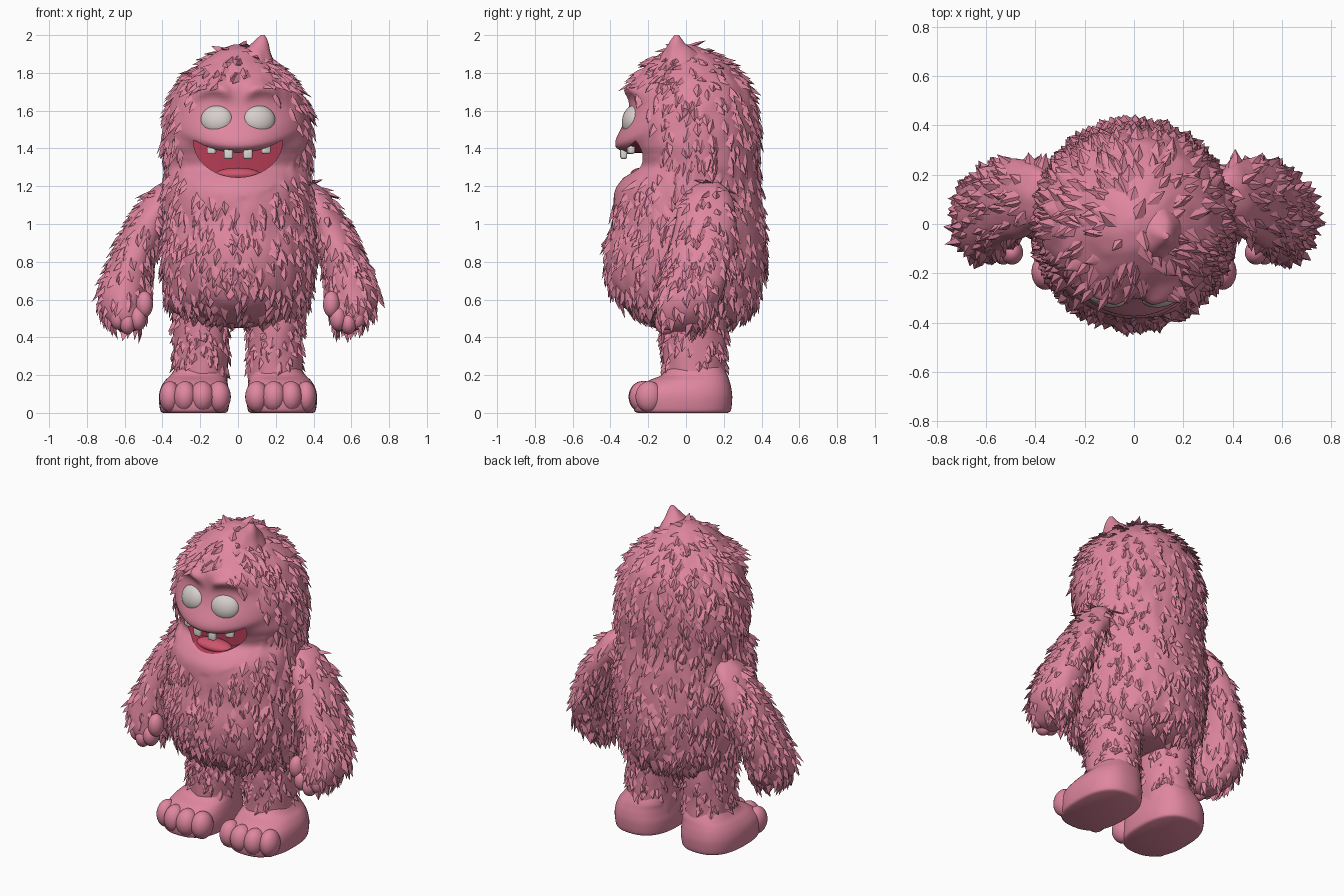
import bpy, bmesh, math, random
from mathutils import Vector, Matrix, noise

if "Cube" in bpy.data.objects:
    bpy.data.objects.remove(bpy.data.objects["Cube"])

random.seed(7)


def material(name, rgb):
    m = bpy.data.materials.new(name)
    m.diffuse_color = (*rgb, 1)
    m.use_nodes = True
    m.node_tree.nodes["Principled BSDF"].inputs["Base Color"].default_value = m.diffuse_color
    return m


PINK = material("pink fur", (0.74, 0.24, 0.35))
MOUTH = material("mouth red", (0.46, 0.045, 0.09))
TONGUE = material("tongue red", (0.62, 0.09, 0.15))
EYE = material("eye grey white", (0.68, 0.62, 0.61))
TOOTH = material("tooth white", (0.75, 0.72, 0.68))


def finish(name, bm, *mats, recalc=True):
    if recalc:
        bmesh.ops.recalc_face_normals(bm, faces=bm.faces[:])
    me = bpy.data.meshes.new(name)
    bm.to_mesh(me)
    bm.free()
    for m in mats:
        me.materials.append(m)
    me.shade_smooth()
    me.set_sharp_from_angle(angle=math.radians(50))
    ob = bpy.data.objects.new(name, me)
    bpy.context.collection.objects.link(ob)
    return ob


def spline(secs, steps):
    """Smooth curve through the section tuples."""
    out = []
    for i in range(len(secs) - 1):
        a, b = secs[i], secs[i + 1]
        p, q = secs[max(i - 1, 0)], secs[min(i + 2, len(secs) - 1)]
        for k in range(steps):
            t = k / steps
            out.append([0.5 * (2 * b0 + (c - a0) * t + (2 * a0 - 5 * b0 + 4 * c - d) * t * t
                               + (3 * b0 - a0 - 3 * c + d) * t ** 3)
                        for a0, b0, c, d in zip(p, a, b, q)])
    return out + [list(secs[-1])]


def loft(name, secs, mats=(PINK,), side=1, n=48, steps=6, power=1.0, fuzz=0.007, shape=None):
    """Horizontal rings; each section is (z, centre x, half width, front y, back y)."""
    bm = bmesh.new()
    rings = []
    for z, cx, rx, f, b in spline(secs, steps):
        ring = []
        for k in range(n):
            a = 2 * math.pi * k / n
            c, s = math.cos(a), math.sin(a)
            ux = math.copysign(abs(c) ** power, c)
            uy = math.copysign(abs(s) ** power, s)
            p = Vector((side * (cx + rx * ux), (f + b) / 2 + (b - f) / 2 * uy, z))
            if shape:
                p = shape(p)
            if fuzz and not (shape and on_face(p)):
                h = fuzz * noise.noise(Vector((p.x * 16, p.y * 16, p.z * 8)))
                p += Vector((side * c, s, 0)) * h
            ring.append(bm.verts.new(p))
        rings.append(ring)
    for r0, r1 in zip(rings, rings[1:]):
        for k in range(n):
            bm.faces.new((r0[k], r0[(k + 1) % n], r1[(k + 1) % n], r1[k]))
    bm.faces.new(rings[0])
    bm.faces.new(rings[-1])
    return finish(name, bm, *mats)


def fur(name, source, density, length, width, keep):
    """Scatter ridged, pointed tufts that lie down over a surface."""
    bm = bmesh.new()
    for poly in source.data.polygons:
        c, n = poly.center, poly.normal
        if not keep(c):
            continue
        for _ in range(int(poly.area * density + random.random())):
            d = Vector((random.uniform(-.4, .4), random.uniform(-.4, .4), -1))
            d = d - n * d.dot(n)
            if d.length < 0.05:
                continue
            d.normalize()
            s = n.cross(d)
            L = length * random.uniform(0.7, 1.25)
            w = width * random.uniform(0.8, 1.25) / 2
            m = c + d * L * 0.5

            def v(p, side, up):
                return bm.verts.new(p + s * side + n * up)
            l0, c0, r0 = v(c, -w * .7, -.014), v(c, 0, -.006), v(c, w * .7, -.014)
            lm, cm, rm = v(m, -w, -.004), v(m, 0, .013), v(m, w, -.004)
            tip = v(c + d * L, random.uniform(-.3, .3) * w, random.uniform(.012, .026))
            for f in ((l0, lm, cm, c0), (c0, cm, rm, r0), (lm, tip, cm), (cm, tip, rm), (rm, tip, lm)):
                bm.faces.new(f)
    return finish(name, bm, PINK, recalc=False)


def ball(name, loc, size, mat, rot=(0, 0)):
    bm = bmesh.new()
    bmesh.ops.create_uvsphere(bm, u_segments=28, v_segments=18, radius=1)
    M = (Matrix.Translation(loc) @ Matrix.Rotation(rot[1], 4, 'Z')
         @ Matrix.Rotation(rot[0], 4, 'X') @ Matrix.Diagonal((*size, 1)))
    bm.transform(M)
    return finish(name, bm, mat)


# --- body and head in one piece, with lip and brow ridges on the face
def on_face(p):
    return p.y < -0.08 and (p.x / 0.31) ** 2 + ((p.z - 1.45) / 0.32) ** 2 < 1


def face_shape(p):
    if p.y < 0 and p.z > 1.1:
        ax = abs(p.x)
        dz = p.z - (1.41 + p.x ** 2)
        lip = 0.065 * math.exp(-(dz / (0.085 if dz > 0 else 0.028)) ** 2 / 2 - (ax / 0.2) ** 2 / 2)
        bz = p.z - (1.72 - 4 * (ax - 0.13) ** 2)
        brow = 0.04 * math.exp(-(bz / 0.026) ** 2 / 2 - ((ax - 0.13) / 0.09) ** 4)
        brow *= 1 - math.exp(-(ax / 0.03) ** 2)
        p.y -= lip + brow
    return p


body = loft("body", [
    (0.45, 0, .05, .00, .12), (0.46, 0, .20, -.12, .22), (0.50, 0, .30, -.24, .30),
    (0.58, 0, .37, -.35, .37), (0.70, 0, .395, -.41, .405), (0.85, 0, .405, -.425, .42),
    (1.00, 0, .40, -.39, .415), (1.10, 0, .395, -.385, .405), (1.18, 0, .39, -.375, .395),
    (1.24, 0, .385, -.335, .385), (1.30, 0, .385, -.275, .38), (1.36, 0, .39, -.285, .38),
    (1.42, 0, .395, -.31, .385), (1.50, 0, .39, -.31, .385), (1.62, 0, .37, -.30, .37),
    (1.72, 0, .325, -.30, .345), (1.78, 0, .28, -.265, .30), (1.86, 0, .19, -.19, .22),
    (1.92, 0, .10, -.11, .11), (1.95, 0, .02, -.03, .03)],
    mats=(PINK, MOUTH), n=144, shape=face_shape)
fur("body_fur", body, 380, 0.10, 0.05, lambda p: not on_face(p) and p.z > 0.47)
loft("head_crest", [(1.78, .05, .17, -.17, .13), (1.88, .075, .11, -.14, .09),
                    (1.95, .11, .05, -.10, .00), (2.00, .13, .008, -.06, -.04)], fuzz=0.012)

# --- smiling mouth: crescent cut into the head
bm = bmesh.new()
cols = []
for i in range(41):
    x = 0.235 * math.sin(math.pi * (i / 40 - 0.5))
    top = 1.377 + 1.2 * x * x
    low = 1.247 + 0.19 * (1 - math.sqrt(max(0, 1 - (x / 0.235) ** 2)))
    low = min(low, top - 0.004)
    back = -0.20 + 0.6 * x * x
    cols.append([bm.verts.new((x, y, z)) for y, z in ((-.6, top), (-.6, low), (back, low), (back, top))])
for a, b in zip(cols, cols[1:]):
    for k in range(4):
        bm.faces.new((a[k], a[(k + 1) % 4], b[(k + 1) % 4], b[k]))
bm.faces.new(cols[0])
bm.faces.new(cols[-1])
for f in bm.faces:
    f.material_index = 1
cutter = finish("mouth_cutter", bm, PINK, MOUTH)
cutter.hide_render = True
mod = body.modifiers.new("mouth", 'BOOLEAN')
mod.operation, mod.solver, mod.object = 'DIFFERENCE', 'EXACT', cutter
bpy.context.view_layer.objects.active = body
bpy.ops.object.modifier_apply(modifier=mod.name)
bpy.data.objects.remove(cutter)
body.data.set_sharp_from_angle(angle=math.radians(50))

ball("tongue", (0, -.235, 1.262), (.12, .06, .036), TONGUE)
for x, z, h in ((-.14, 1.392, .045), (-.05, 1.372, .055), (.052, 1.372, .055), (.148, 1.394, .045)):
    bm = bmesh.new()
    bmesh.ops.create_cube(bm, size=1)
    bm.transform(Matrix.Translation((x, -.335 + 2 * x * x, z)) @ Matrix.Rotation(x * 2.5, 4, 'Z')
                 @ Matrix.Diagonal((.048, .034, h, 1)))
    bmesh.ops.bevel(bm, geom=bm.edges[:], offset=.011, segments=3, affect='EDGES', profile=.5)
    finish("tooth", bm, TOOTH)

# --- paired parts
for side, tag in ((-1, "right"), (1, "left")):
    ball(tag + "_eye", (side * .112, -.285, 1.552), (.087, .05, .077), EYE,
         (math.radians(-12), side * math.radians(14)))

    # arm with a fist at the end
    arm = loft(tag + "_arm", [
        (1.22, .37, .03, .08, .17), (1.18, .39, .07, .02, .22), (1.08, .435, .10, -.04, .26),
        (0.95, .50, .115, -.07, .265), (0.80, .56, .122, -.11, .245), (0.66, .60, .135, -.14, .20),
        (0.57, .61, .128, -.155, .17), (0.50, .60, .105, -.155, .13), (0.45, .585, .07, -.13, .08),
        (0.43, .575, .02, -.08, .02)], side=side)
    fur(tag + "_arm_fur", arm, 420, 0.095, 0.045,
        lambda p: not (p.y < -.06 and p.z < .6 and abs(p.x) < .66) and p.z > .46)
    for part, loc, size in (("thumb", (.495, -.115, .575), (.045, .05, .07)),
                            ("finger", (.53, -.11, .50), (.045, .055, .065)),
                            ("finger", (.585, -.11, .475), (.042, .055, .06)),
                            ("finger", (.635, -.10, .50), (.04, .05, .06))):
        ball(f"{tag}_{part}", (side * loc[0], loc[1], loc[2]), size, PINK)

    # leg
    leg = loft(tag + "_leg", [(0.12, .20, .145, -.12, .215), (0.25, .197, .145, -.12, .21),
                              (0.38, .195, .145, -.13, .215), (0.50, .195, .15, -.13, .22),
                              (0.62, .19, .14, -.12, .22)], side=side)
    fur(tag + "_leg_fur", leg, 330, 0.075, 0.045, lambda p: .24 < p.z < .56)

    # foot with toes
    loft(tag + "_foot", [(0.0, .232, .165, -.255, .22), (.015, .232, .18, -.275, .238),
                         (.08, .232, .187, -.28, .245), (.13, .23, .18, -.26, .24),
                         (.17, .222, .165, -.20, .23), (.20, .21, .148, -.13, .22),
                         (.24, .20, .13, -.10, .20)], side=side, power=.8, fuzz=0)
    for x, y, r in ((.10, -.215, .062), (.19, -.232, .066), (.28, -.228, .062), (.36, -.195, .056)):
        ball(tag + "_toe", (side * x, y, .085), (r, .072, .083), PINK)
